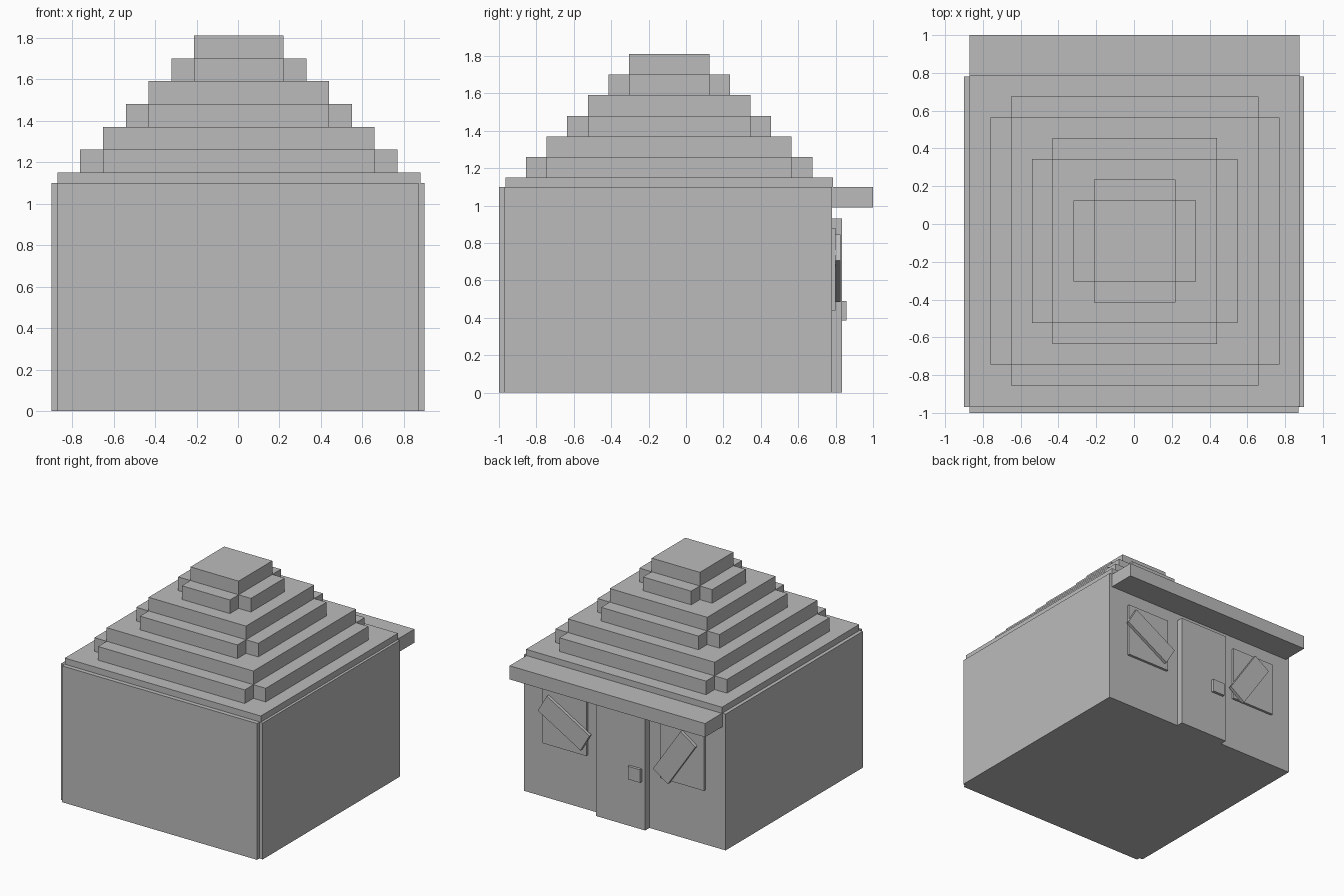
import bpy, bmesh, math

old = bpy.data.objects.get("Cube")
if old:
    bpy.data.objects.remove(old, do_unlink=True)

stone = bpy.data.materials.new("plain_grey")
stone.use_nodes = True
colour = (0.5, 0.5, 0.5, 1)
stone.diffuse_color = colour
stone.node_tree.nodes["Principled BSDF"].inputs["Base Color"].default_value = colour


def prism(name, outline, bottom, top):
    """Extrude a counter-clockwise floor outline from bottom to top."""
    bm = bmesh.new()
    base = bm.faces.new([bm.verts.new((x, y, bottom)) for x, y in outline])
    side = bmesh.ops.extrude_face_region(bm, geom=[base], use_keep_orig=True)
    for item in side["geom"]:
        if isinstance(item, bmesh.types.BMVert):
            item.co.z = top
    bmesh.ops.recalc_face_normals(bm, faces=bm.faces)
    mesh = bpy.data.meshes.new(name)
    bm.to_mesh(mesh)
    bm.free()
    mesh.materials.append(stone)
    obj = bpy.data.objects.new(name, mesh)
    bpy.context.collection.objects.link(obj)
    return obj


def box(name, x0, x1, y0, y1, z0, z1):
    return prism(name, [(x0, y0), (x1, y0), (x1, y1), (x0, y1)], z0, z1)


def plank(name, x, z, angle):
    """Board lying against the wall, turned about the y axis."""
    obj = box(name, -0.22, 0.22, 0, 0.025, -0.08, 0.08)
    obj.location = (x, 0.80, z)
    obj.rotation_euler.y = -math.radians(angle)


WALL = 0.78
EAVES = 1.10
STEP = 0.11
ROOF_X, ROOF_Y = 0.004, -0.09

# House body with notched rear corners
prism("house_body", [(-0.87, -1), (0.87, -1), (0.87, -0.97), (0.90, -0.97),
                     (0.90, WALL), (-0.90, WALL), (-0.90, -0.97), (-0.87, -0.97)], 0, EAVES)

# Stepped roof: a slab, then alternating cross and square tiers
def square(name, half, z0, z1):
    box(name, ROOF_X - half, ROOF_X + half, ROOF_Y - half, ROOF_Y + half, z0, z1)


def cross(name, outer, inner, z0, z1):
    quarter = [(outer, -inner), (outer, inner), (inner, inner)]
    points = []
    for turn in range(4):
        points += quarter
        quarter = [(-y, x) for x, y in quarter]
    prism(name, [(ROOF_X + x, ROOF_Y + y) for x, y in points], z0, z1)


square("roof_slab", 0.875, EAVES, EAVES + 0.05)
z = EAVES + 0.05
outer = 0.765
for tier in range(3):
    inner = outer - STEP
    cross(f"roof_cross_tier_{tier + 1}", outer, inner, z, z + STEP)
    square(f"roof_square_tier_{tier + 1}", inner, z + STEP, z + 2 * STEP)
    outer -= 2 * STEP
    z += 2 * STEP

# Porch roof, door and handle
box("porch_roof", -0.87, 0.875, WALL, 1.0, 0.99, EAVES)
box("door", -0.22, 0.22, WALL, 0.835, 0, 0.93)
box("door_handle", -0.19, -0.08, 0.835, 0.857, 0.385, 0.49)

# Windows with crooked boards
for name, side in (("left", 1), ("right", -1)):
    x0, x1 = sorted((side * 0.33, side * 0.72))
    box(f"{name}_window", x0, x1, WALL, 0.80, 0.44, 0.88)
plank("left_window_plank", 0.515, 0.665, 30)
plank("right_window_plank", -0.472, 0.65, 180 - 56)
